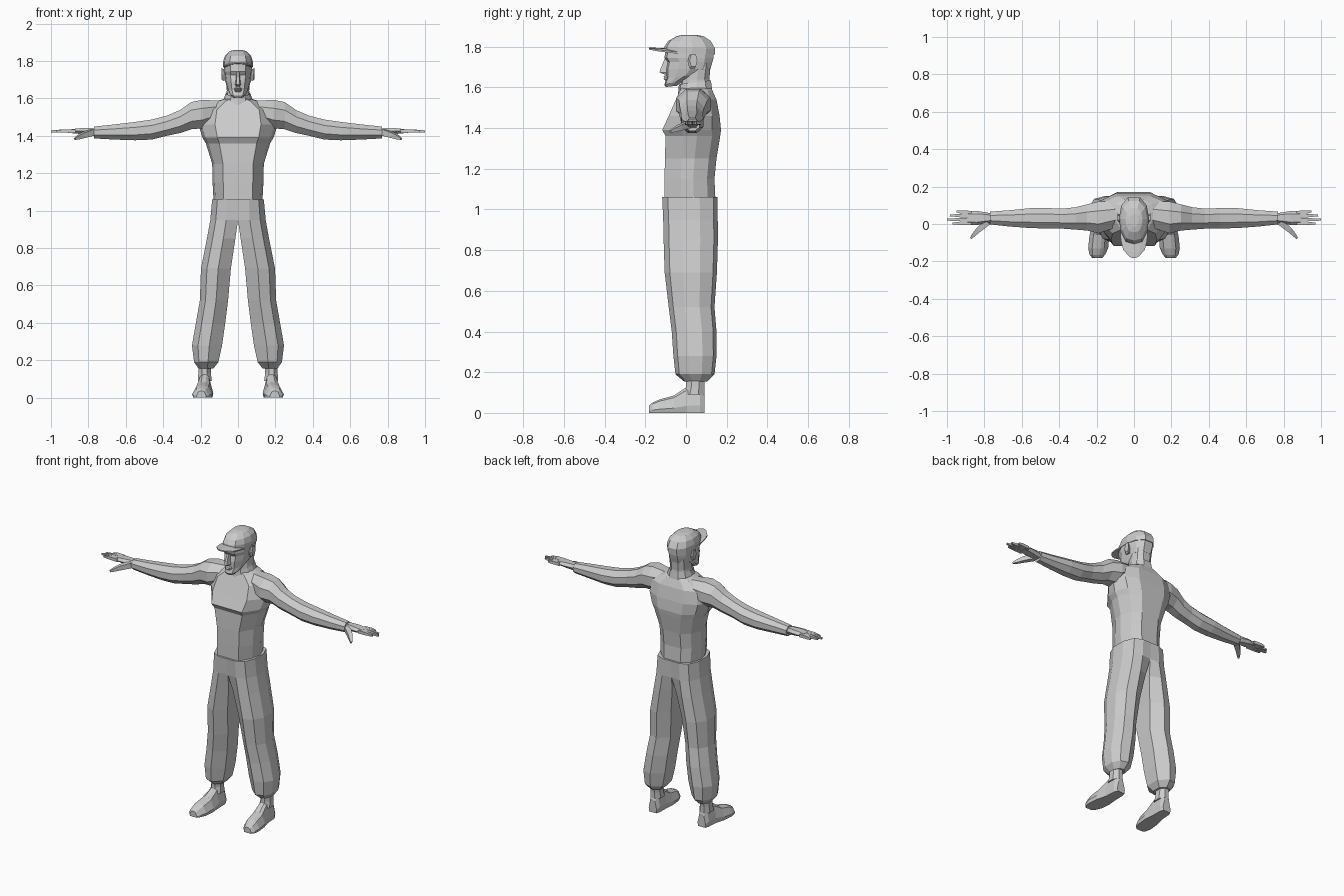
import bpy, bmesh, math
from mathutils import Vector

grey = bpy.data.materials.new("plain grey")
grey.diffuse_color = (0.6, 0.6, 0.6, 1)


def loft(name, rings, mirror=False, open_seam=False):
    """Skin a list of equal-length point rings, cap the ends, optionally mirror over x."""
    bm = bmesh.new()
    vs = [[bm.verts.new(p) for p in r] for r in rings]
    n = len(rings[0])
    for a, b in zip(vs, vs[1:]):
        for i in range(n):
            j = (i + 1) % n
            bm.faces.new((a[i], a[j], b[j], b[i]))
    bm.faces.new(vs[0][::-1])
    bm.faces.new(vs[-1])
    bmesh.ops.recalc_face_normals(bm, faces=bm.faces)
    if open_seam:  # drop the faces that lie on the mirror plane
        seam = [f for f in bm.faces if all(abs(v.co.x) < 1e-5 for v in f.verts)]
        bmesh.ops.delete(bm, geom=seam, context='FACES')
    me = bpy.data.meshes.new(name)
    bm.to_mesh(me)
    bm.free()
    me.materials.append(grey)
    ob = bpy.data.objects.new(name, me)
    bpy.context.collection.objects.link(ob)
    if mirror:
        ob.modifiers.new("mirror", 'MIRROR')
    return ob


def flat_ring(z, x0, x1, y0, y1, shape, tilt=0.0):
    """Horizontal ring: shape holds -1..1 points; tilt lowers the front."""
    cx, cy, hx, hy = (x0 + x1) / 2, (y0 + y1) / 2, (x1 - x0) / 2, (y1 - y0) / 2
    return [(cx + hx * a, cy + hy * b, z + tilt * b) for a, b in shape]


def side_ring(x, y0, y1, z0, z1, shape):
    cy, cz, hy, hz = (y0 + y1) / 2, (z0 + z1) / 2, (y1 - y0) / 2, (z1 - z0) / 2
    return [(x, cy + hy * a, cz + hz * b) for a, b in shape]


def front_ring(y, x0, x1, z0, z1, shape):
    cx, cz, hx, hz = (x0 + x1) / 2, (z0 + z1) / 2, (x1 - x0) / 2, (z1 - z0) / 2
    return [(cx + hx * a, y, cz + hz * b) for a, b in shape]


def sym(half):
    return half + [(-a, b) for a, b in reversed(half) if a > 0]


BODY = sym([(0, -1), (.58, -1), (.92, -.35), (1, .15), (.82, .7), (.45, 1), (0, 1)])
HEAD = sym([(0, -1), (.55, -.9), (.9, -.45), (1, .1), (.85, .65), (.4, 1)])
OCT = [(math.cos(math.pi * (i + .5) / 4) * 1.082, math.sin(math.pi * (i + .5) / 4) * 1.082)
       for i in range(8)]
HEX = [(1, 0), (.6, .9), (-.6, .9), (-1, 0), (-.6, -.9), (.6, -.9)]
BOX = [(-1, -1), (1, -1), (1, 1), (-1, 1)]

# Shirt body: waist, ribs, chest fold, shoulders, collar
loft("shirt", [flat_ring(z, -w, w, f, b, BODY) for z, w, f, b in (
    (1.04, .130, -.105, .145), (1.15, .136, -.105, .140), (1.25, .138, -.104, .150),
    (1.36, .172, -.100, .168), (1.39, .190, -.117, .172), (1.46, .212, -.085, .165),
    (1.54, .195, -.050, .150), (1.585, .115, -.030, .130), (1.60, .065, -.02, .118))])

# Trousers: one leg with half of the hips, mirrored
legs = []
for z, xi, xo, f, b, k in (
        (1.06, 0, .138, -.117, .156, 1), (.95, 0, .148, -.112, .156, .95),
        (.85, .014, .166, -.110, .157, .75), (.69, .038, .198, -.105, .152, .6),
        (.52, .053, .204, -.085, .140, .5), (.40, .068, .225, -.070, .150, .5),
        (.28, .085, .246, -.062, .150, .5), (.19, .105, .235, -.052, .140, .5),
        (.155, .132, .210, -.01, .105, .5)):
    shape = [(-1, -k), (-.15, -1), (.6, -.8), (1, -.3), (1, .35), (.6, .85), (-.15, 1), (-1, k)]
    legs.append(flat_ring(z, xi, xo, f, b, shape))
loft("trousers", legs, True, True)

# Ankles and shoes
loft("ankle", [flat_ring(z, x0, x1, f, b, OCT) for z, x0, x1, f, b in (
    (.19, .145, .210, .0, .095), (.13, .145, .212, .0, .09), (.09, .140, .215, -.01, .09))], True)
SHOE = [(-.9, -1), (.9, -1), (1, -.45), (.6, .75), (.25, 1), (-.25, 1), (-.6, .75), (-1, -.45)]
loft("shoe", [front_ring(y, x0, x1, 0, z1, SHOE) for y, x0, x1, z1 in (
    (.092, .148, .205, .085), (.07, .140, .215, .135), (.0, .138, .220, .125),
    (-.06, .132, .238, .085), (-.13, .138, .245, .066), (-.165, .155, .238, .050),
    (-.182, .170, .222, .036))], True)

# Sleeves from inside the chest to the wrist
loft("sleeve", [side_ring(x, f, b, z0, z1, OCT) for x, f, b, z0, z1 in (
    (.10, -.02, .12, 1.48, 1.588), (.19, -.05, .12, 1.44, 1.592), (.25, -.035, .105, 1.435, 1.580),
    (.31, -.030, .090, 1.415, 1.538), (.38, -.025, .082, 1.400, 1.508),
    (.46, -.024, .085, 1.380, 1.487), (.55, -.022, .085, 1.376, 1.474),
    (.66, -.014, .074, 1.380, 1.461), (.77, -.002, .066, 1.386, 1.449))], True)

# Palm, fingers and thumb
loft("palm", [side_ring(x, f, b, z0, z1, HEX) for x, f, b, z0, z1 in (
    (.75, .010, .055, 1.398, 1.440), (.79, .005, .062, 1.402, 1.444),
    (.84, -.006, .070, 1.408, 1.443), (.89, -.004, .068, 1.413, 1.437))], True)


def digit(name, points):
    """Tapered four-sided finger through (x, y, z, half width) points."""
    rings = []
    d = (Vector(points[-1][:3]) - Vector(points[0][:3])).normalized()
    side = d.cross(Vector((0, 0, 1))).normalized()
    up = side.cross(d)
    for x, y, z, r in points:
        rings.append([Vector((x, y, z)) + side * a * r + up * b * r for a, b in BOX])
    loft(name, rings, True)


for i, (y0, y1, tip) in enumerate(((.006, .002, .970), (.024, .023, 1.0),
                                   (.043, .046, .985), (.060, .068, .948))):
    digit(f"finger_{i + 1}", [(.87, y0, 1.425, .010), (.925, (y0 + y1) / 2, 1.426, .009),
                              (tip, y1, 1.424, .005)])
digit("thumb", [(.78, .012, 1.418, .017), (.83, -.030, 1.402, .014),
                (.855, -.056, 1.391, .010), (.872, -.077, 1.383, .005)])

# Neck, collar and head
loft("neck", [flat_ring(z, -w, w, f, b, HEAD, t) for z, w, f, b, t in (
    (1.56, .068, -.035, .122, 0), (1.64, .060, -.022, .115, 0), (1.72, .062, 0, .122, 0))])
loft("collar", [flat_ring(z, -w, w, f, b, HEAD, .01) for z, w, f, b in (
    (1.57, .085, -.04, .13), (1.625, .066, -.035, .122), (1.615, .058, -.025, .112))])
loft("head", [flat_ring(z, -w, w, f, b, HEAD, t) for z, w, f, b, t in (
    (1.605, .028, -.100, -.045, .003), (1.625, .045, -.106, -.005, .012),
    (1.655, .058, -.098, .070, .012), (1.69, .068, -.100, .120, 0),
    (1.725, .073, -.092, .130, 0), (1.745, .075, -.106, .135, 0), (1.79, .075, -.100, .137, 0))])

# Face details
loft("nose", [flat_ring(z, -w, w, f, -.07, [(-1, 1), (-.45, -1), (.45, -1), (1, 1)])
              for z, w, f in ((1.664, .016, -.108), (1.674, .021, -.130),
                              (1.69, .017, -.126), (1.74, .012, -.105))])
loft("lips", [flat_ring(z, -w, w, f, -.08, [(-1, 1), (-.5, -1), (.5, -1), (1, 1)])
              for z, w, f in ((1.634, .018, -.102), (1.642, .026, -.110),
                              (1.647, .027, -.104), (1.652, .026, -.111), (1.660, .014, -.102))])
loft("ear", [side_ring(x, f, b, z0, z1, HEX) for x, f, b, z0, z1 in (
    (.062, .012, .045, 1.695, 1.755), (.080, .008, .052, 1.69, 1.762),
    (.088, .018, .056, 1.70, 1.765))], True)

# Cap crown and brim
loft("cap", [flat_ring(z, -w, w, f, b, HEAD, t) for z, w, f, b, t in (
    (1.768, .079, -.108, .141, -.008), (1.795, .080, -.106, .143, -.005),
    (1.828, .070, -.088, .122, 0), (1.852, .046, -.045, .085, 0), (1.858, .025, -.015, .05, 0))])
BRIM_ROWS = ((-.05, .074, 1.785, .016), (-.10, .070, 1.789, .014),
             (-.15, .058, 1.791, .010), (-.183, .028, 1.791, .003))
brim = []
for y, w, z, drop in BRIM_ROWS:
    top = [(w * s, y + .012 * s * s, z + .004 - drop * s * s) for s in (-1, -.5, 0, .5, 1)]
    brim.append(top + [(x, yy, zz - .008) for x, yy, zz in reversed(top)])
loft("cap_brim", brim)
